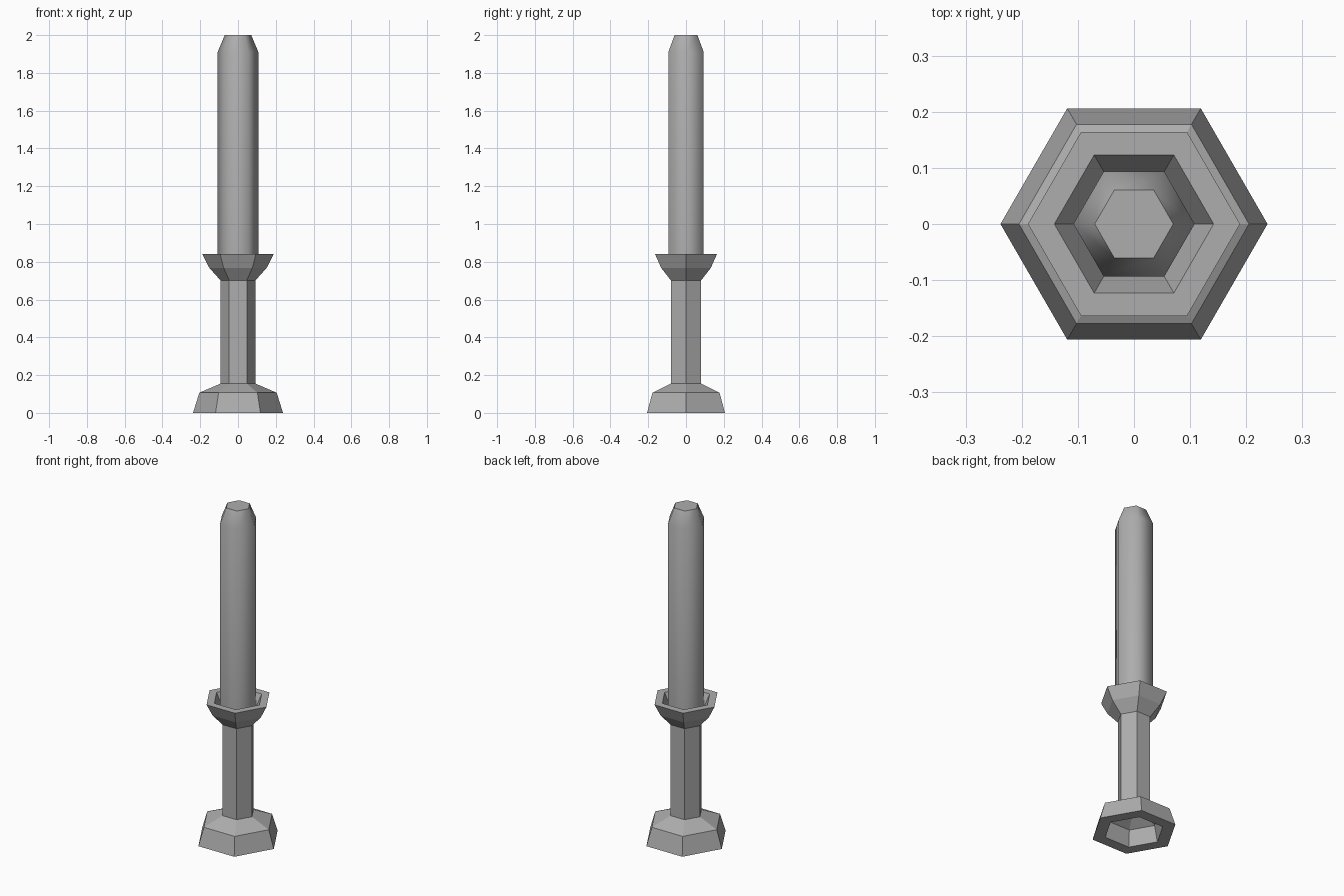
import bpy, bmesh
from math import cos, sin, tau

cube = bpy.data.objects.get("Cube")
if cube:
    bpy.data.objects.remove(cube, do_unlink=True)

SIDES = 6


def material(name, rgb):
    mat = bpy.data.materials.new(name)
    mat.use_nodes = True
    mat.diffuse_color = (*rgb, 1)
    mat.node_tree.nodes["Principled BSDF"].inputs["Base Color"].default_value = (*rgb, 1)
    return mat


def lathe(name, profile, mat, smooth=False):
    """Turn a (radius, height) profile into a capped six-sided solid."""
    bm = bmesh.new()
    rings = [[bm.verts.new((r * cos(tau * i / SIDES), r * sin(tau * i / SIDES), z))
              for i in range(SIDES)] for r, z in profile]
    for low, high in zip(rings, rings[1:]):
        for i in range(SIDES):
            j = (i + 1) % SIDES
            face = bm.faces.new((low[i], low[j], high[j], high[i]))
            face.smooth = smooth
    caps = [bm.faces.new(rings[0][::-1]), bm.faces.new(rings[-1])]
    # Keep the rims of the end caps crisp
    for cap in caps:
        for edge in cap.edges:
            edge.smooth = False
    bmesh.ops.recalc_face_normals(bm, faces=bm.faces)
    mesh = bpy.data.meshes.new(name)
    bm.to_mesh(mesh)
    bm.free()
    mesh.materials.append(mat)
    obj = bpy.data.objects.new(name, mesh)
    bpy.context.collection.objects.link(obj)
    return obj


grey = material("mid grey", (0.42, 0.42, 0.42))

# Holder: hollow foot, stem, and flared cup with a recess
lathe("candle_holder", [
    (0.07, 0.135), (0.145, 0.095), (0.165, 0),
    (0.238, 0), (0.205, 0.107), (0.093, 0.155),
    (0.093, 0.702), (0.152, 0.768), (0.189, 0.84),
    (0.142, 0.84), (0.1, 0.75)], grey)

# Candle: softly shaded shaft with a tapered, flat-topped tip
lathe("candle", [(0.108, 0.75), (0.108, 1.91), (0.07, 2.0)], grey, smooth=True)
